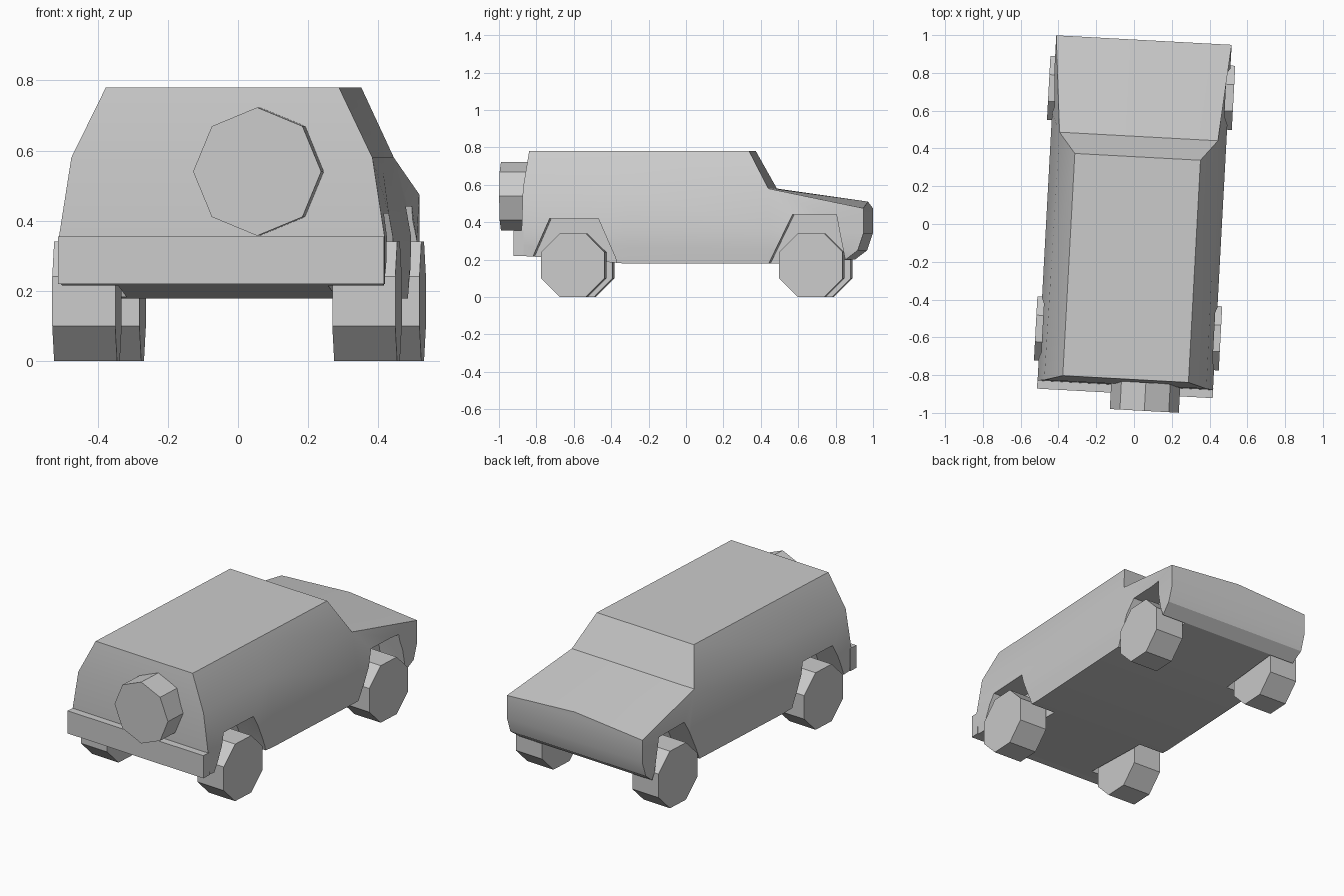
import bpy, bmesh, math
from mathutils import Matrix, Vector

if "Cube" in bpy.data.objects:
    bpy.data.objects.remove(bpy.data.objects["Cube"])

YAW = Matrix.Rotation(math.radians(-3.1), 4, 'Z')   # whole car sits slightly turned

grey = bpy.data.materials.new("plain_grey")
grey.use_nodes = True
grey.diffuse_color = (0.6, 0.6, 0.6, 1)
grey.node_tree.nodes["Principled BSDF"].inputs["Base Color"].default_value = (0.6, 0.6, 0.6, 1)


def finish(bm, name):
    bmesh.ops.recalc_face_normals(bm, faces=bm.faces[:])
    bm.transform(YAW)
    mesh = bpy.data.meshes.new(name)
    bm.to_mesh(mesh)
    bm.free()
    mesh.materials.append(grey)
    obj = bpy.data.objects.new(name, mesh)
    bpy.context.scene.collection.objects.link(obj)
    return obj


def octagon_wheel(name, centre, radius, depth, axis, turn=0.0):
    bm = bmesh.new()
    bmesh.ops.create_cone(bm, cap_ends=True, segments=8, radius1=radius, radius2=radius, depth=depth)
    bm.transform(Matrix.Translation(centre) @ Matrix.Rotation(math.pi / 2, 4, axis)
                 @ Matrix.Rotation(turn, 4, 'Z'))
    return finish(bm, name)


def prism(name, profile, x0, x1):
    """Extrude a (y, z) outline along x."""
    bm = bmesh.new()
    face = bm.faces.new([bm.verts.new((x0, y, z)) for y, z in profile])
    new = bmesh.ops.extrude_face_region(bm, geom=[face])["geom"]
    bmesh.ops.translate(bm, vec=(x1 - x0, 0, 0), verts=[v for v in new if isinstance(v, bmesh.types.BMVert)])
    return finish(bm, name)


# Body cross-sections, tail to nose: centre, top edge, shoulder, belt, sill, floor as (x, y, z)
sections = [
    [(0, -.822, .78), (.333, -.822, .78), (.43, -.85, .58), (.465, -.855, .355), (.465, -.855, .28), (.46, -.855, .22)],
    [(0, -.285, .78), (.333, -.285, .78), (.425, -.285, .58), (.465, -.285, .355), (.465, -.285, .27), (.46, -.285, .178)],
    [(0, .356, .78), (.333, .356, .78), (.42, .464, .58), (.465, .464, .355), (.465, .464, .26), (.46, .464, .178)],
    [(0, .464, .58), (.42, .464, .58), (.42, .464, .58), (.465, .464, .355), (.465, .464, .26), (.46, .464, .178)],
    [(0, .975, .51), (.465, .975, .475), (.465, .975, .475), (.465, .975, .34), (.465, .945, .25), (.455, .88, .2)],
]
bm = bmesh.new()
rings = []
for half in sections:
    pts = half + [(-x, y, z) for x, y, z in reversed(half[1:])]
    rings.append([bm.verts.new(p) for p in pts])
n = len(rings[0])
for a, b in zip(rings, rings[1:]):
    for i in range(n):
        j = (i + 1) % n
        bm.faces.new((a[i], a[j], b[j], b[i]))
for ring in (rings[0], rings[-1]):
    bm.faces.new((ring[0], ring[1], ring[-1]))
    for i in range(1, n // 2):
        bm.faces.new((ring[i], ring[i + 1], ring[n - i - 1], ring[n - i]))
bmesh.ops.remove_doubles(bm, verts=bm.verts[:], dist=0.0005)
bmesh.ops.dissolve_degenerate(bm, edges=bm.edges[:], dist=0.0005)
body = finish(bm, "body")

# Wheel arches cut into the body
arches = {
    "rear": [(-.82, .1), (-.795, .215), (-.705, .42), (-.445, .42), (-.355, .215), (-.32, .1)],
    "front": [(.435, .1), (.468, .178), (.595, .44), (.83, .44), (.875, .21), (.885, .1)],
}
for end, outline in arches.items():
    for side, s in (("left", 1), ("right", -1)):
        cutter = prism(f"{end}_{side}_arch_cutter", outline, s * .3, s * .6)
        cutter.hide_render = True
        cutter.hide_set(True)
        mod = body.modifiers.new("arch", 'BOOLEAN')
        mod.operation = 'DIFFERENCE'
        mod.solver = 'EXACT'
        mod.object = cutter
bpy.context.view_layer.update()
evaluated = body.evaluated_get(bpy.context.evaluated_depsgraph_get())
cut_mesh = bpy.data.meshes.new_from_object(evaluated)
body.modifiers.clear()
body.data = cut_mesh
for obj in [o for o in bpy.data.objects if o.name.endswith("_cutter")]:
    bpy.data.objects.remove(obj)

# Soft shading on the shallow body creases
bpy.ops.object.select_all(action='DESELECT')
body.select_set(True)
bpy.context.view_layer.objects.active = body
bpy.ops.object.shade_smooth_by_angle(angle=math.radians(25))

# Tail bumper
prism("tail_bumper", [(-.898, .22), (-.898, .355), (-.845, .355), (-.845, .22)], -.466, .466)

# Road wheels, resting on a flat side
radius = .17 / math.cos(math.pi / 8)
for end, y in (("rear", -.58), ("front", .695)):
    for side, s in (("left", 1), ("right", -1)):
        octagon_wheel(f"{end}_{side}_wheel", Vector((s * .4, y, .17)), radius, .18, 'Y', math.pi / 8)

# Spare wheel on the tail
octagon_wheel("spare_wheel", Vector((.108, -.91, .54)), .183, .15, 'X')
